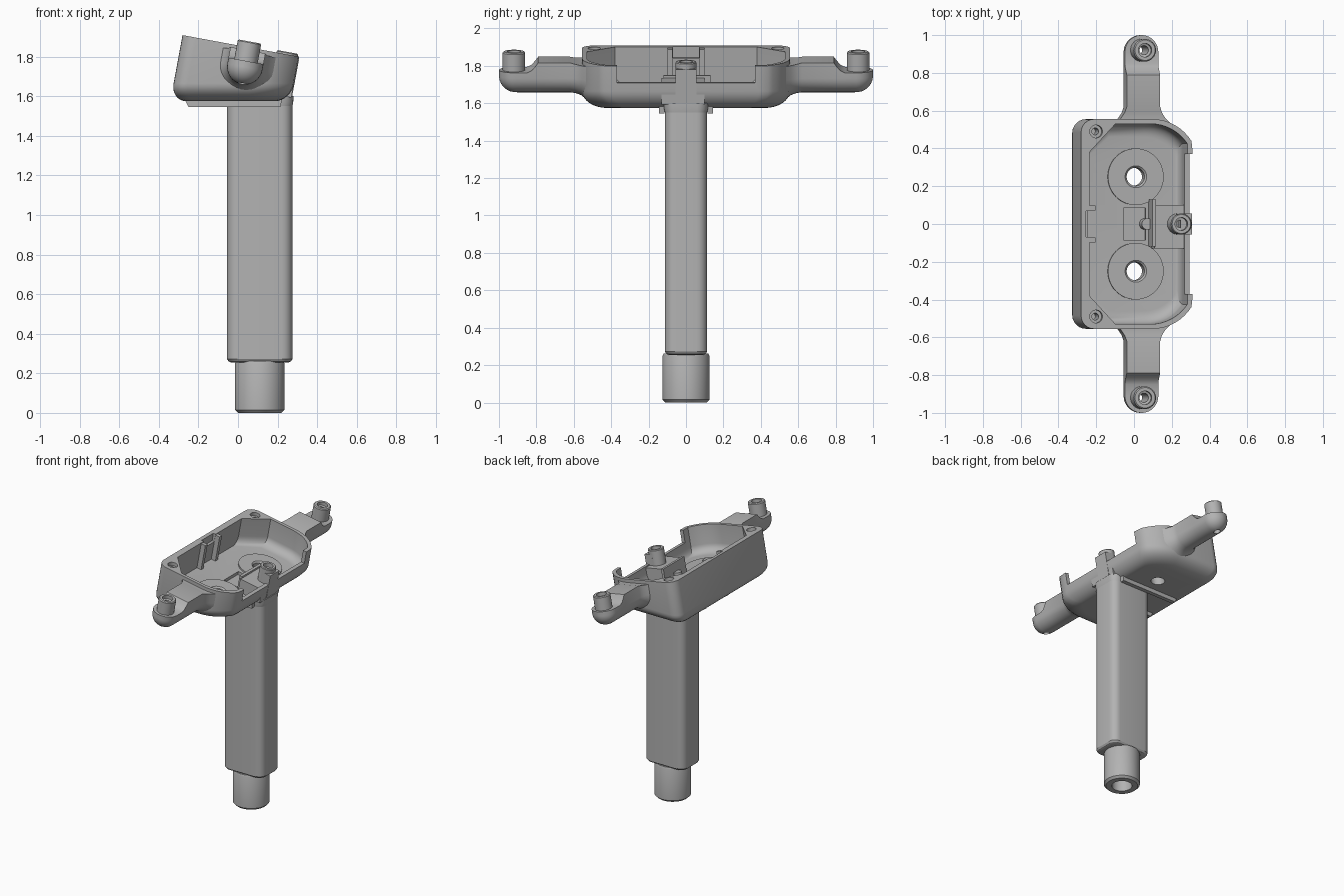
import bpy, bmesh
from math import sin, cos, pi, radians, sqrt
from mathutils import Matrix, Vector

if "Cube" in bpy.data.objects:
    bpy.data.objects.remove(bpy.data.objects["Cube"])

grey = bpy.data.materials.new("plain grey")
grey.use_nodes = True
grey.diffuse_color = (0.45, 0.45, 0.45, 1)
grey.node_tree.nodes["Principled BSDF"].inputs["Base Color"].default_value = grey.diffuse_color

WORLD = Matrix.Identity(4)
TILT = Matrix.Translation((0, 0, 1.857)) @ Matrix.Rotation(radians(10.5), 4, 'Y')  # rim plane
BASE = 1.575  # underside height of the tray


def loft(name, rings, frame=WORLD, closed=False):
    """Skin a stack of equal rings; cap the ends, or join them into a tube."""
    bm = bmesh.new()
    loops = [[bm.verts.new(p) for p in ring] for ring in rings]
    pairs = list(zip(loops, loops[1:])) + ([(loops[-1], loops[0])] if closed else [])
    for a, b in pairs:
        for i in range(len(a)):
            j = (i + 1) % len(a)
            bm.faces.new((a[i], a[j], b[j], b[i]))
    if not closed:
        bm.faces.new(loops[0])
        bm.faces.new(loops[-1])
    bm.transform(frame)
    bmesh.ops.recalc_face_normals(bm, faces=bm.faces)
    mesh = bpy.data.meshes.new(name)
    bm.to_mesh(mesh)
    bm.free()
    mesh.materials.append(grey)
    obj = bpy.data.objects.new(name, mesh)
    bpy.context.collection.objects.link(obj)
    return obj


def lathe(name, x, y, profile, frame=TILT, closed=False, n=32):
    return loft(name, [[(x + r * cos(2 * pi * i / n), y + r * sin(2 * pi * i / n), z)
                        for i in range(n)] for r, z in profile], frame, closed)


def box(name, x0, x1, y0, y1, z0, z1, frame=TILT):
    return loft(name, [[(x0, y0, z), (x1, y0, z), (x1, y1, z), (x0, y1, z)]
                       for z in (z0, z1)], frame)


def cut(obj, *cutters):
    for c in cutters:
        c.hide_render = True
        m = obj.modifiers.new("cut", 'BOOLEAN')
        m.operation, m.solver, m.object = 'DIFFERENCE', 'EXACT', c
        bpy.context.view_layer.objects.active = obj
        bpy.ops.object.modifier_apply(modifier=m.name)
        bpy.data.objects.remove(c)


def arc(cx, cy, rx, ry, a0, a1, n):
    return [(cx + rx * cos(radians(a0 + (a1 - a0) * i / n)),
             cy + ry * sin(radians(a0 + (a1 - a0) * i / n))) for i in range(n + 1)]


def mirrored(half):
    """Complete an outline whose +y half runs from +x to -x."""
    return half + [(x, -y) for x, y in reversed(half)]


# Tray shell: tilted rim, level rounded underside
outer = mirrored([(0.315, 0.39)] + arc(0.1, 0.3, 0.25, 0.255, 33, 90, 8)
                 + arc(-0.215, 0.485, 0.07, 0.07, 90, 180, 6))
up = TILT.to_3x3() @ Vector((0, 0, 1))
rings = [[TILT @ Vector((x, y, 0)) for x, y in outer]]
for k in range(9):
    a = k / 8 * pi / 2
    s, h = 1 - cos(a), 0.09 * (1 - sin(a))
    ring = []
    for x, y in outer:
        p = TILT @ Vector((0.015 + (x - 0.015) * (1 - 0.27 * s), y * (1 - 0.24 * s), 0))
        ring.append(p - up * ((p.z - BASE - h) / up.z))
    rings.append(ring)
tray = loft("tray", rings)

# Tray cavity with a rounded foot
inner = mirrored([(0.288, 0.385)] + arc(0.09, 0.3, 0.235, 0.23, 33, 90, 8)
                 + [(-0.1, 0.53), (-0.24, 0.38)])
cavity = [[(x, y, 0.1) for x, y in inner]]
for k in range(7):
    a = k / 6 * pi / 2
    s = 1 - cos(a)
    cavity.append([(x - max(x, 0) * 0.1 * s, y * (1 - 0.13 * s), -0.14 - 0.06 * sin(a))
                   for x, y in inner])
cut(tray, loft("cavity_cutter", cavity, TILT),
    box("opening_cutter", 0.2, 0.45, -0.37, 0.37, -0.092, 0.1),
    box("slot_cutter", -0.02, 0.1, -0.085, 0.085, -0.225, -0.15),
    box("recess_cutter", -0.258, -0.22, -0.07, 0.07, -0.06, 0.1))
for side in (-1, 1):
    cut(tray,
        lathe("floor_hole_cutter", 0.045, side * 0.25, [(0.048, -0.5), (0.048, -0.1)]),
        lathe("corner_hole_cutter", -0.204, side * 0.49,
              [(0.018, -0.12), (0.018, -0.025), (0.034, -0.025), (0.034, 0.05)]))

# Parts repeated at both ends of the tray
AX, AZ, R, END = 0.054, -0.1, 0.09, 0.91
for side, label in ((-1, "front"), (1, "back")):
    # Arm: U-shaped section with a rounded tip and a stepped top
    stations = [(0.535, 0.145, 0.125, -0.025), (0.56, 0.12, 0.105, -0.025),
                (0.59, 0.1, 0.094, -0.022), (0.62, R, R, -0.015), (0.79, R, R, -0.015),
                (0.805, R, R, -0.035), (0.825, R, R, -0.058), (0.85, R, R, -0.07), (END, R, R, -0.07)]
    for k in range(1, 9):
        a = radians(k * 10.8)
        stations.append((END + R * sin(a), R * cos(a), R * cos(a), -0.07))
    rings = []
    for y, w, d, top in stations:
        u = [(AX + w * cos(t), AZ + d * sin(t)) for t in (pi + pi * i / 16 for i in range(17))]
        rings.append([(x, side * y, z) for x, z in [(AX - w, top)] + u + [(AX + w, top)]])
    arm = loft(label + "_arm", rings, TILT)
    cut(arm, lathe("arm_hole_cutter", AX, side * 0.92, [(0.024, -0.3), (0.024, 0.1)]))
    # Hollow screw boss on the tip
    lathe(label + "_boss", AX, side * 0.92,
          [(0.024, -0.08), (0.06, -0.08), (0.06, 0.024), (0.054, 0.03), (0.036, 0.03),
           (0.036, 0.005), (0.024, 0.0)], closed=True)
    # Raised floor ring, wall rib and underside rail
    lathe(label + "_floor_ring", 0.045, side * 0.25,
          [(0.048, -0.205), (0.15, -0.205), (0.15, -0.188), (0.058, -0.188), (0.048, -0.198)],
          closed=True, n=48)
    box(label + "_wall_rib", -0.25, -0.205, side * 0.085 - 0.014, side * 0.085 + 0.014, -0.21, -0.006)
    loft(label + "_rail", [[(x, side * 0.13 + o, z) for x, z in
                            ((-0.28, 1.605), (-0.25, 1.545), (0.215, 1.545), (0.225, 1.605))]
                           for o in (-0.015, 0.015)])

# Centre platform with its outer tab and hollow boss
box("platform", 0.13, 0.313, -0.13, 0.1, -0.21, -0.1)
box("platform_back_edge", 0.115, 0.135, -0.12, 0.13, -0.21, -0.085)
box("outer_tab", 0.255, 0.316, -0.055, 0.055, -0.22, -0.02)
lathe("centre_boss", 0.253, 0, [(0.02, -0.13), (0.055, -0.13), (0.055, 0.008), (0.05, 0.013),
                                (0.034, 0.013), (0.034, -0.02), (0.02, -0.025)], closed=True)
lathe("slot_pin", 0.1, 0, [(0.03, -0.23), (0.03, -0.15)], n=20)

# Column: rounded rectangular section with softened lower edge
CX = 0.11


def column_ring(inset, z):
    r = 0.055 - inset * 0.5
    half = []
    for sx, a in ((1, 0), (-1, 90)):
        half += arc(CX + sx * (0.165 - inset - r), 0.113 - inset - r, r, r, a, a + 90, 6)
    return [(x, y, z) for x, y in mirrored(half)]


loft("column", [column_ring(i, z) for i, z in
                ((0.02, 0.255), (0.008, 0.26), (0, 0.272), (0, 1.6))])

# Collar flaring into the tray
loft("column_collar", [column_ring(i, z) for i, z in
                       ((0, 1.55), (-0.004, 1.57), (-0.006, 1.602))])

# Socket foot
lathe("foot", CX, 0, [(0.07, 0.2), (0.07, 0.0), (0.11, 0.0), (0.125, 0.015), (0.125, 0.25),
                      (0.12, 0.262), (0.0001, 0.262), (0.0001, 0.2)], WORLD, closed=True, n=48)

# Smooth rounded surfaces, keep edges sharp
bpy.ops.object.select_all(action='DESELECT')
for obj in bpy.context.collection.objects:
    if obj.type == 'MESH' and grey.name in obj.data.materials:
        obj.select_set(True)
        bpy.context.view_layer.objects.active = obj
bpy.ops.object.shade_smooth_by_angle(angle=radians(30))
